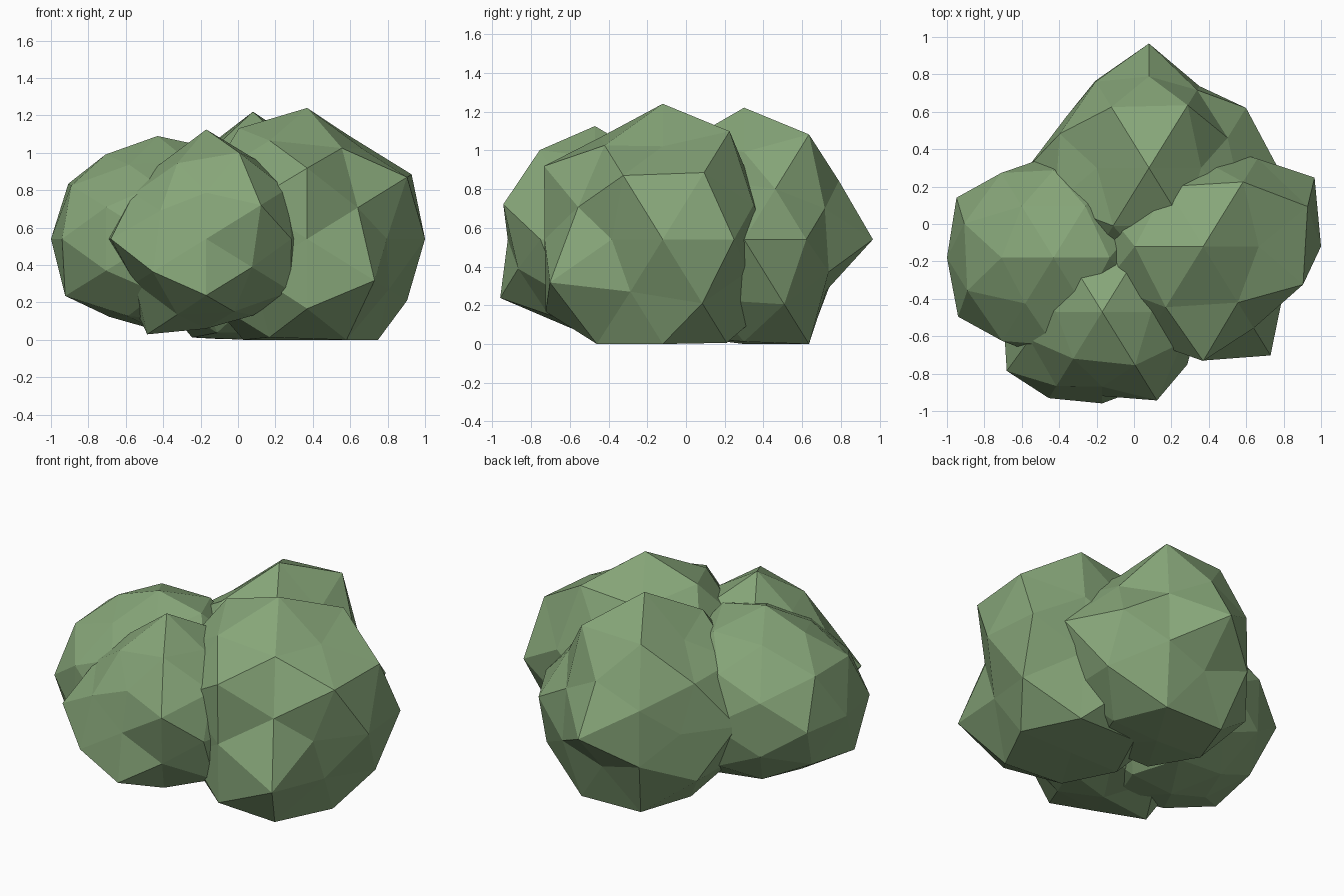
import bpy, bmesh
from mathutils import Vector
from itertools import product

if "Cube" in bpy.data.objects:
    bpy.data.objects.remove(bpy.data.objects["Cube"])

leaf = bpy.data.materials.new("leaf_green")
leaf.diffuse_color = (0.24, 0.38, 0.19, 1)
leaf.use_nodes = True
leaf.node_tree.nodes["Principled BSDF"].inputs["Base Color"].default_value = leaf.diffuse_color


def sphere_directions():
    """42 directions of a once-subdivided icosahedron, keyed by their signs
    (plus the dominant axis letter where all three axes are used)."""
    found = {}
    for base in ((1, 0, 0), (0.5257, 0, 0.8507), (0.309, 0.5, 0.809)):
        for shift in range(3):
            turned = base[shift:] + base[:shift]
            for signs in product((1, -1), repeat=3):
                d = Vector([s * c for s, c in zip(signs, turned)])
                key = "".join("0" if abs(c) < 1e-6 else "+" if c > 0 else "-" for c in d)
                if "0" not in key:
                    key += "xyz"[max(range(3), key=lambda i: abs(d[i]))]
                found[key] = d.normalized()
    return found


DIRS = sphere_directions()


def leaf_clump(name, centre, radius, bumps):
    """Faceted ball whose corners are pushed in or out, flattened on the ground."""
    bm = bmesh.new()
    verts = {k: bm.verts.new(d) for k, d in DIRS.items()}
    bmesh.ops.convex_hull(bm, input=list(verts.values()))
    for key, v in verts.items():
        v.co = Vector(centre) + DIRS[key] * bumps.get(key, radius)
        v.co.z = max(v.co.z, 0.0)
    bmesh.ops.recalc_face_normals(bm, faces=bm.faces[:])
    mesh = bpy.data.meshes.new(name)
    bm.to_mesh(mesh)
    bm.free()
    mesh.materials.append(leaf)
    bpy.context.collection.objects.link(bpy.data.objects.new(name, mesh))


# big clump on the right
leaf_clump("right_clump", (0.37, -0.12, 0.54), 0.65, {
    "00+": 0.70, "+00": 0.63, "0-0": 0.61, "+0+": 0.565, "-0+": 0.695,
    "0-+": 0.72, "0--": 0.71, "++0": 0.70, "+-0": 0.50, "+0-": 0.72,
    "+-+z": 0.60, "+-+y": 0.54, "+--y": 0.72, "+-+x": 0.66, "+++x": 0.69,
    "+++z": 0.69, "-++z": 0.64, "+++y": 0.58, "0++": 0.54, "++-x": 0.66,
    "+--x": 0.54, "++-y": 0.54, "0+0": 0.55, "---y": 0.59, "--+y": 0.62,
    "+--z": 0.68, "++-z": 0.66})

# clump at the back
leaf_clump("back_clump", (0.08, 0.30, 0.54), 0.62, {
    "00+": 0.68, "0+0": 0.665, "+00": 0.69, "-00": 0.65, "00-": 0.60,
    "0++": 0.575, "0+-": 0.50, "++0": 0.61, "-+0": 0.52, "-0+": 0.53,
    "+++z": 0.67, "-++z": 0.65, "+++y": 0.515, "++-y": 0.54, "-++y": 0.57,
    "-+-y": 0.575, "+++x": 0.52, "++-x": 0.67, "-++x": 0.59, "+0+": 0.53,
    "++-z": 0.67, "-+-z": 0.66})

# clump on the left
leaf_clump("left_clump", (-0.43, -0.18, 0.54), 0.55, {
    "-00": 0.57, "-0+": 0.53, "--+x": 0.57, "-++x": 0.59, "---x": 0.61,
    "-0-": 0.49, "00-": 0.49, "-+0": 0.61, "-++y": 0.56, "--0": 0.60,
    "--+z": 0.49, "+-+z": 0.52, "+0+": 0.57, "-+-z": 0.51, "---z": 0.51})

# small clump in front
leaf_clump("front_clump", (-0.17, -0.47, 0.54), 0.53, {
    "00+": 0.585, "0-0": 0.45, "00-": 0.48, "--0": 0.60, "+-0": 0.535,
    "0--": 0.575, "0-+": 0.47, "--+y": 0.49, "---y": 0.57, "+-+y": 0.585,
    "+--y": 0.49, "+--x": 0.56, "+--z": 0.48, "---z": 0.50, "-0-": 0.60,
    "+0-": 0.48, "---x": 0.47, "--+x": 0.48, "-0+": 0.47, "+-+z": 0.57,
    "--+z": 0.50, "+0+": 0.50})
